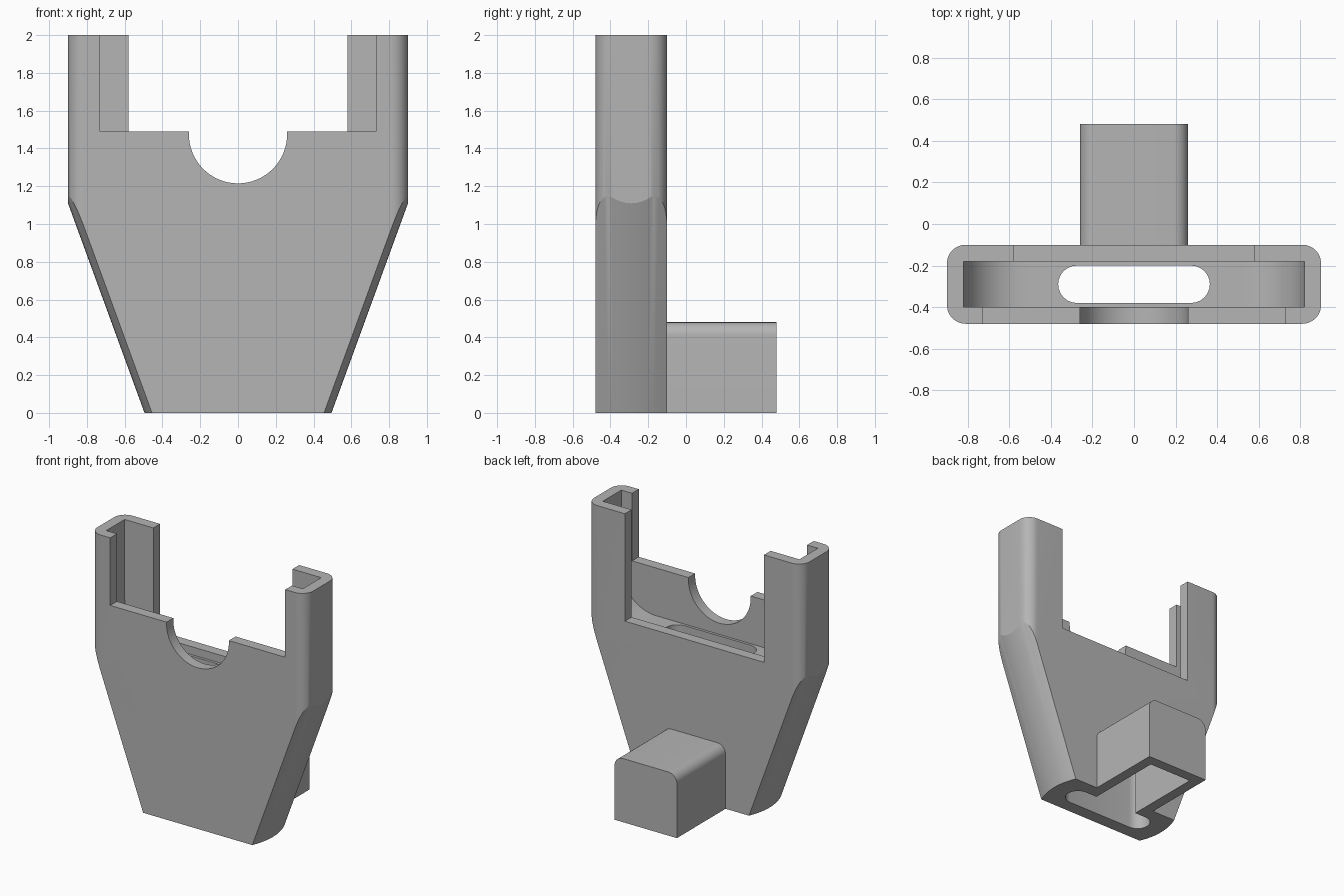
import bpy
import bmesh
from math import sin, cos, pi
from mathutils import Vector

if "Cube" in bpy.data.objects:
    bpy.data.objects.remove(bpy.data.objects["Cube"])

grey = bpy.data.materials.new("plain grey")
grey.use_nodes = True
grey.diffuse_color = (0.46, 0.46, 0.46, 1)
grey.node_tree.nodes["Principled BSDF"].inputs["Base Color"].default_value = grey.diffuse_color

FRONT, BACK = -0.48, -0.10
INNER_FRONT, INNER_BACK = -0.40, -0.18
MID = (FRONT + BACK) / 2


def arc(cx, cy, r, a0, a1, n=12):
    """Points on an arc, angles in quarter turns."""
    steps = [(a0 + (a1 - a0) * i / n) * pi / 2 for i in range(n + 1)]
    return [(cx + r * cos(a), cy + r * sin(a)) for a in steps]


def loft(name, lower, upper):
    """Closed solid between two matching outlines."""
    bm = bmesh.new()
    a = [bm.verts.new(p) for p in lower]
    b = [bm.verts.new(p) for p in upper]
    bm.faces.new(a)
    bm.faces.new(b)
    for i in range(len(a)):
        j = (i + 1) % len(a)
        bm.faces.new((a[i], a[j], b[j], b[i]))
    bmesh.ops.recalc_face_normals(bm, faces=bm.faces)
    mesh = bpy.data.meshes.new(name)
    bm.to_mesh(mesh)
    bm.free()
    mesh.materials.append(grey)
    ob = bpy.data.objects.new(name, mesh)
    bpy.context.collection.objects.link(ob)
    return ob


def along_z(name, outline, z0, z1):
    return loft(name, [(x, y, z0) for x, y in outline], [(x, y, z1) for x, y in outline])


def along_y(name, outline, y0, y1):
    return loft(name, [(x, y0, z) for x, z in outline], [(x, y1, z) for x, z in outline])


def rect(x, lo, hi):
    return [(-x, lo), (x, lo), (x, hi), (-x, hi)]


def combine(target, tool, operation):
    """Apply a boolean and remove the tool."""
    tool.hide_render = True
    mod = target.modifiers.new(operation, "BOOLEAN")
    mod.operation = operation
    mod.solver = "EXACT"
    mod.object = tool
    bpy.ops.object.select_all(action="DESELECT")
    bpy.context.view_layer.objects.active = target
    target.select_set(True)
    bpy.ops.object.modifier_apply(modifier=mod.name)
    bpy.data.objects.remove(tool)


# Body: upright slab with rounded corners
r = 0.09
right, front, back = 0.9 - r, FRONT + r, BACK - r
outline = (arc(right, back, r, 0, 1) + arc(-right, back, r, 1, 2)
           + arc(-right, front, r, 2, 3) + arc(right, front, r, 3, 4))
body = along_z("holder_body", outline, 0, 2)


# Tapered lower sides, slightly bowed from front to back
def bowed(half_width, z, n=16):
    side = []
    for i in range(n + 1):
        t = -1 + 2 * i / n
        side.append((half_width - 0.04 * t * t, MID + t * 0.19))
    side[0] = (side[0][0], FRONT - 0.001)
    side[-1] = (side[-1][0], BACK + 0.001)
    return [(x, y, z) for x, y in side] + [(-x, y, z) for x, y in reversed(side)]


slope = 0.365
taper = loft("taper", bowed(0.495 - slope * 0.1, -0.1), bowed(0.495 + slope * 2.1, 2.1))
combine(body, taper, "INTERSECT")

# Rear block with rounded upper edges
r = 0.07
block_outline = ([(-0.26, 0), (0.26, 0)] + arc(0.26 - r, 0.48 - r, r, 0, 1)
                 + arc(r - 0.26, 0.48 - r, r, 1, 2))
combine(body, along_y("block", block_outline, BACK - 0.04, 0.48), "UNION")

# Upper pocket with a floor that curves up into the sides
r, floor = 0.29, 1.13
pocket = (arc(r - 0.82, floor + r, r, 2, 3, 20) + arc(0.82 - r, floor + r, r, 3, 4, 20)
          + [(0.82, 2.1), (-0.82, 2.1)])
combine(body, along_y("pocket", pocket, INNER_FRONT, INNER_BACK), "DIFFERENCE")

# Vertical slot through the floor, and the hollow of the block
slot = arc(0.275, MID, 0.09, -1, 1) + arc(-0.275, MID, 0.09, 1, 3)
combine(body, along_z("slot", slot, -0.1, 1.25), "DIFFERENCE")
combine(body, along_z("block_hollow", rect(0.18, MID, 0.40), -0.1, 0.40), "DIFFERENCE")

# Front opening with a half-round notch, and the deeper back opening
opening = (arc(0, 1.475, 0.26, 2, 4, 32)
           + [(0.26, 1.49), (0.73, 1.49), (0.73, 2.1), (-0.73, 2.1), (-0.73, 1.49), (-0.26, 1.49)])
combine(body, along_y("front_opening", opening, FRONT - 0.1, MID), "DIFFERENCE")
combine(body, along_y("back_opening", rect(0.58, 1.19, 2.1), MID, 0.1), "DIFFERENCE")

bpy.ops.object.shade_smooth_by_angle(angle=pi / 9)
